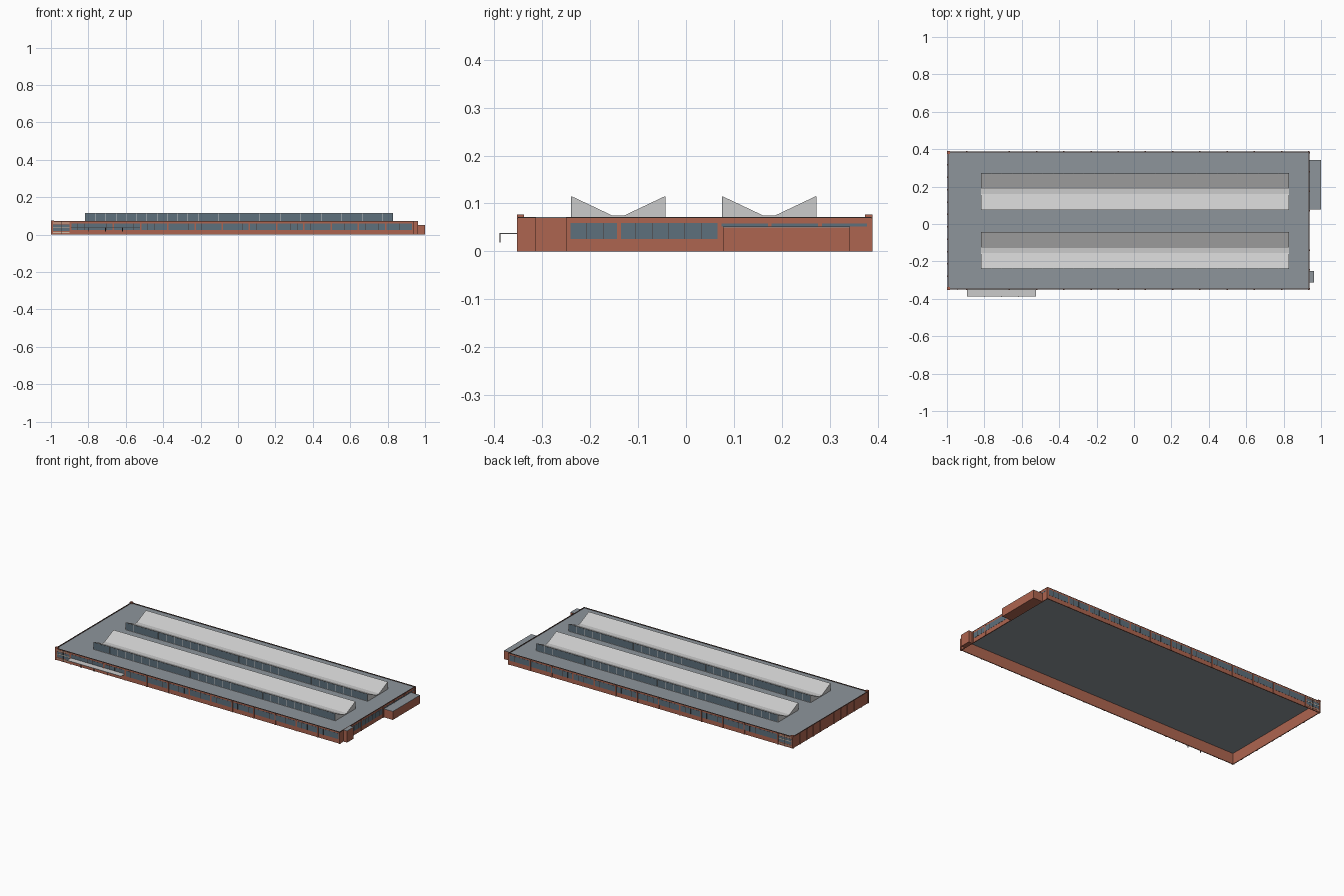
import bpy, bmesh

if "Cube" in bpy.data.objects:
    bpy.data.objects.remove(bpy.data.objects["Cube"])

def mat(name, c):
    m = bpy.data.materials.new(name)
    m.diffuse_color = (*c, 1)
    m.use_nodes = True
    m.node_tree.nodes["Principled BSDF"].inputs["Base Color"].default_value = m.diffuse_color
    return m

BRICK = mat("brick", (0.42, 0.13, 0.08))
GLASS = mat("glass", (0.11, 0.16, 0.20))
DARK = mat("dark_trim", (0.06, 0.04, 0.035))
ROOF = mat("roof_grey", (0.27, 0.30, 0.33))
METAL = mat("metal", (0.55, 0.56, 0.58))
STONE = mat("stone", (0.62, 0.48, 0.36))

def boxes(name, material, spans):
    """One object made of boxes (x0, x1, y0, y1, z0, z1)."""
    bm = bmesh.new()
    for x0, x1, y0, y1, z0, z1 in spans:
        vs = bmesh.ops.create_cube(bm, size=1)["verts"]
        for v in vs:
            v.co = (x1 if v.co.x > 0 else x0, y1 if v.co.y > 0 else y0, z1 if v.co.z > 0 else z0)
    return finish(name, bm, material)

def prism(name, material, profile, x0, x1):
    """Extrude a (y, z) profile along x."""
    bm = bmesh.new()
    f = bm.faces.new([bm.verts.new((x0, y, z)) for y, z in profile])
    r = bmesh.ops.extrude_face_region(bm, geom=[f])
    for v in r["geom"]:
        if isinstance(v, bmesh.types.BMVert):
            v.co.x = x1
    bmesh.ops.recalc_face_normals(bm, faces=bm.faces)
    return finish(name, bm, material)

def finish(name, bm, material):
    me = bpy.data.meshes.new(name)
    bm.to_mesh(me)
    bm.free()
    me.materials.append(material)
    ob = bpy.data.objects.new(name, me)
    bpy.context.collection.objects.link(ob)
    return ob

L, R, F, B = -0.997, 0.938, -0.350, 0.386   # main wall faces
H, T = 0.070, 0.005                         # wall height, thickness

# Hollow brick shell with a roof slab and thin coping
boxes("brick_walls", BRICK, [
    (L, R, F, F + T, 0, H), (L, R, B - T, B, 0, H),
    (L, L + T, F + T, B - T, 0, H), (R - T, R, F + T, B - T, 0, H)])
boxes("roof_slab", ROOF, [(L + T, R - T, F + T, B - T, 0.066, 0.0695)])
boxes("coping", DARK, [
    (L - .001, R + .001, F - .001, F + T, H, 0.072), (L - .001, R + .001, B - T, B + .001, H, 0.072),
    (L - .001, L + T, F + T, B - T, H, 0.072), (R - T, R + .001, F + T, B - T, H, 0.072)])

# Long sides: pilasters, ribbon windows, mullions, corner window bands
pil, glass, bars, stone = [], [], [], []
xs = [-0.895] + [0.935 - 0.1456 * k for k in range(11, -1, -1)]
for face, s in ((F, -1), (B, 1)):
    def strip(x0, x1, d, z0, z1):
        a, b = sorted((face, face + s * d))
        return (x0, x1, a, b, z0, z1)
    for x in xs + [-0.994]:
        pil.append(strip(x - 0.004, x + 0.004, 0.003, 0, H))
    for a, b in zip(xs, xs[1:]):
        glass.append(strip(a + 0.004, b - 0.004, 0.0008, 0.026, 0.061))
        n = max(1, round((b - a) / 0.036))
        for i in range(1, n):
            x = a + (b - a) * i / n
            bars.append(strip(x - 0.0006, x + 0.0006, 0.0014, 0.026, 0.061))
    glass.append(strip(-0.988, -0.90, 0.0008, 0.02, 0.055))
    bars.append(strip(-0.946, -0.944, 0.002, 0, H))
    for z in (0.010, 0.038, 0.060):
        stone.append(strip(-0.99, -0.90, 0.0015, z, z + 0.004))

# Left end: closely spaced pilasters
for i in range(12):
    y = F + 0.004 + (B - F - 0.008) * i / 11
    pil.append((L - 0.003, L, y - 0.004, y + 0.004, 0, H))

# Right end: window bays, high strip windows and pilasters
for y in (-0.346, -0.245, -0.14, 0.07, 0.175, 0.28, 0.382):
    pil.append((R, R + 0.003, y - 0.004, y + 0.004, 0, H))
glass += [(R, R + 0.0008, -0.241, 0.066, 0.026, 0.059),
          (R, R + 0.0008, 0.074, 0.378, 0.052, 0.058)]
for i in range(1, 9):
    y = -0.241 + 0.307 * i / 9
    bars.append((R, R + 0.0014, y - 0.0006, y + 0.0006, 0.026, 0.059))
boxes("pilasters", BRICK, pil)
boxes("ribbon_windows", GLASS, glass)
boxes("window_bars", DARK, bars)
boxes("entrance_bands", STONE, stone)

# Raised blocks at the left corners
boxes("corner_blocks", BRICK, [(L - .003, L + 0.014, F - .003, F + 0.012, H, 0.077),
                               (L - .003, L + 0.014, B - 0.012, B + .003, H, 0.077)])

# Annexes on the right end
boxes("annexes", BRICK, [(R, 1.0, 0.077, 0.342, 0, 0.050), (R, 0.963, -0.314, -0.25, 0, H)])
boxes("annex_roofs", ROOF, [(R, 1.0, 0.077, 0.342, 0.050, 0.052), (R, 0.963, -0.314, -0.25, H, 0.072)])

# Two butterfly roof monitors glazed on both long sides
X0, X1 = -0.817, 0.83
for name, y0, y1 in (("front_monitor", -0.239, -0.044), ("rear_monitor", 0.076, 0.271)):
    m = (y0 + y1) / 2
    prism(name, METAL, [(y0, 0.069), (y1, 0.069), (y1, 0.115), (m + 0.013, 0.075),
                        (m - 0.013, 0.075), (y0, 0.115)], X0, X1)
    boxes(name + "_glass", GLASS, [(X0, X1, y0 - .0006, y0, 0.072, 0.112),
                                   (X0, X1, y1, y1 + .0006, 0.072, 0.112)])
    mull = []
    for i in range(31):
        x = X0 + .001 + (X1 - X0 - .002) * i / 30
        for a, b in ((y0 - .0012, y0), (y1, y1 + .0012)):
            mull.append((x - 0.001, x + 0.001, a, b, 0.072, 0.114))
    boxes(name + "_mullions", METAL, mull)

# Entrance canopy with slim hanging strips
boxes("canopy", METAL, [(-0.893, -0.525, -0.388, F, 0.036, 0.0385)])
boxes("canopy_hangers", DARK, [(x, x + 0.004, -0.389, -0.387, 0.018, 0.038)
                               for x in (-0.80, -0.71, -0.62)])
